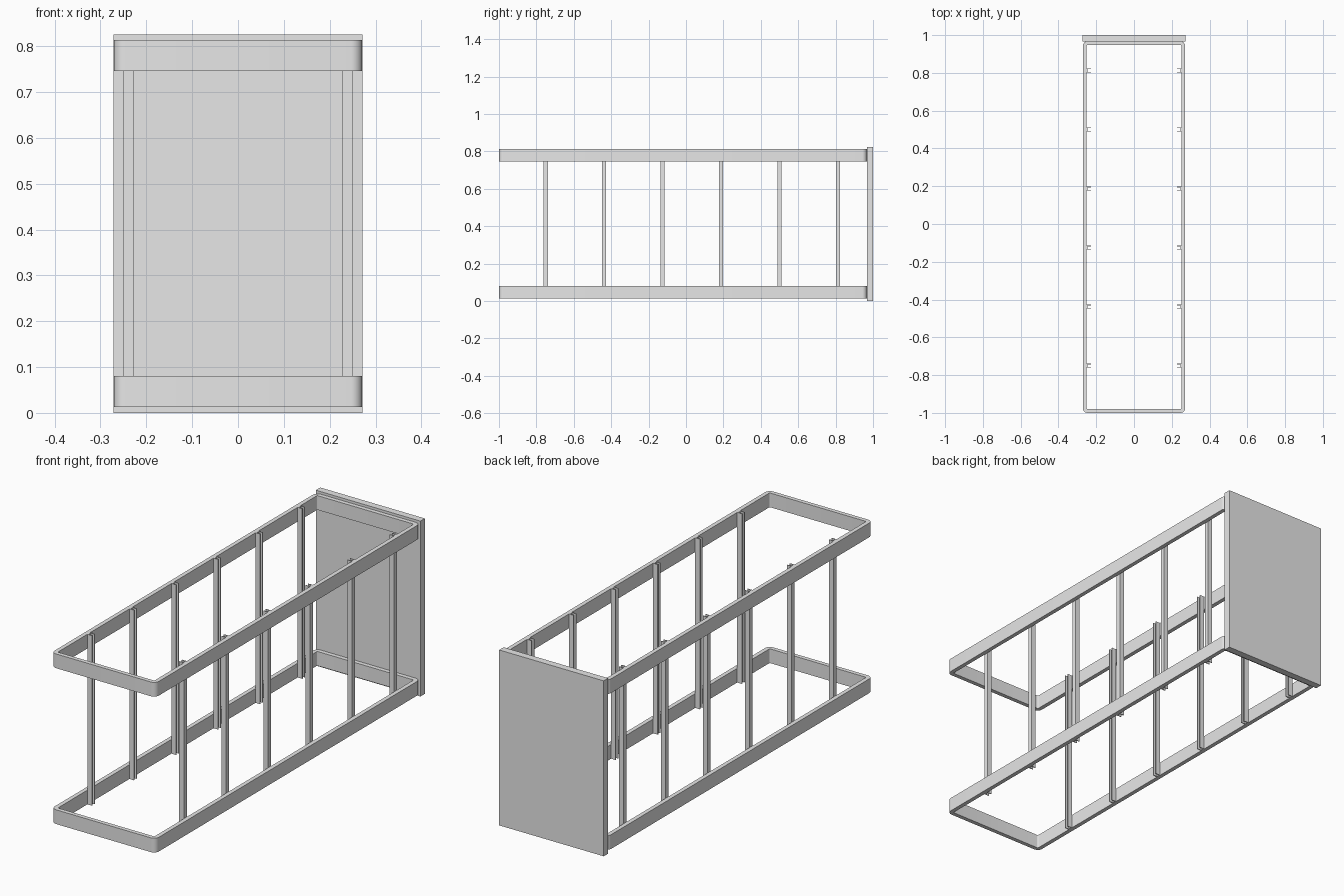
import bpy
import bmesh
import math

if "Cube" in bpy.data.objects:
    bpy.data.objects.remove(bpy.data.objects["Cube"], do_unlink=True)

# Single grey finish
grey = bpy.data.materials.new("plain_grey")
grey.use_nodes = True
COLOUR = (0.8, 0.8, 0.8, 1)
grey.diffuse_color = COLOUR
grey.node_tree.nodes["Principled BSDF"].inputs["Base Color"].default_value = COLOUR


def finish(name, bm, smooth=False):
    bmesh.ops.recalc_face_normals(bm, faces=bm.faces)
    mesh = bpy.data.meshes.new(name)
    bm.to_mesh(mesh)
    bm.free()
    mesh.materials.append(grey)
    obj = bpy.data.objects.new(name, mesh)
    bpy.context.collection.objects.link(obj)
    if smooth:
        bpy.ops.object.select_all(action='DESELECT')
        obj.select_set(True)
        bpy.context.view_layer.objects.active = obj
        bpy.ops.object.shade_smooth_by_angle(angle=math.radians(30))
    return obj


def box(name, x0, x1, y0, y1, z0, z1):
    bm = bmesh.new()
    bmesh.ops.create_cube(bm, size=1)
    for v in bm.verts:
        v.co = ((x0 + x1) / 2 + v.co.x * (x1 - x0),
                (y0 + y1) / 2 + v.co.y * (y1 - y0),
                (z0 + z1) / 2 + v.co.z * (z1 - z0))
    return finish(name, bm)


def rounded_outline(hx, y0, y1, radius, steps=8):
    centres = [(hx - radius, y1 - radius), (radius - hx, y1 - radius),
               (radius - hx, y0 + radius), (hx - radius, y0 + radius)]
    points = []
    for corner, (cx, cy) in enumerate(centres):
        for i in range(steps + 1):
            a = math.pi / 2 * (corner + i / steps)
            points.append((cx + radius * math.cos(a), cy + radius * math.sin(a)))
    return points


def hoop(name, z0, z1):
    # Rectangular flat-bar loop with rounded corners
    outer = rounded_outline(HALF_W, FRONT, PANEL_Y, RADIUS)
    inner = rounded_outline(HALF_W - BAR, FRONT + BAR, PANEL_Y - BAR, RADIUS - BAR)
    bm = bmesh.new()
    loops = [[bm.verts.new((x, y, z)) for x, y in pts]
             for pts, z in ((outer, z0), (outer, z1), (inner, z1), (inner, z0))]
    n = len(outer)
    for k in range(4):
        a, b = loops[k], loops[(k + 1) % 4]
        for i in range(n):
            j = (i + 1) % n
            bm.faces.new((a[i], a[j], b[j], b[i]))
    return finish(name, bm, smooth=True)


def channel_post(name, side, y):
    # U-section: web against the hoops, flanges pointing inwards
    w, t = 0.011, 0.004
    xo, xi = HALF_W - BAR, HALF_W - BAR - 0.024
    profile = [(xo, -w), (xo, w), (xi, w), (xi, w - t),
               (xo - t, w - t), (xo - t, t - w), (xi, t - w), (xi, -w)]
    bm = bmesh.new()
    face = bm.faces.new([bm.verts.new((side * px, y + py, LOW)) for px, py in profile])
    result = bmesh.ops.extrude_face_region(bm, geom=[face])
    for v in result["geom"]:
        if isinstance(v, bmesh.types.BMVert):
            v.co.z = HIGH
    return finish(name, bm)


HALF_W, FRONT, PANEL_Y = 0.271, -1.0, 0.967
BAR, RADIUS = 0.02, 0.025
LOW, HIGH, RAIL_H = 0.013, 0.813, 0.067

# Upper and lower hoops
hoop("lower_hoop", LOW, LOW + RAIL_H)
hoop("upper_hoop", HIGH - RAIL_H, HIGH)

# Six pairs of upright posts
for i in range(6):
    for label, side in (("left", 1), ("right", -1)):
        channel_post(f"{label}_post_{i + 1}", side, -0.75 + i * 0.3125)

# Closed back panel
box("back_panel", -0.272, 0.272, PANEL_Y, 1.0, 0, 0.825)
